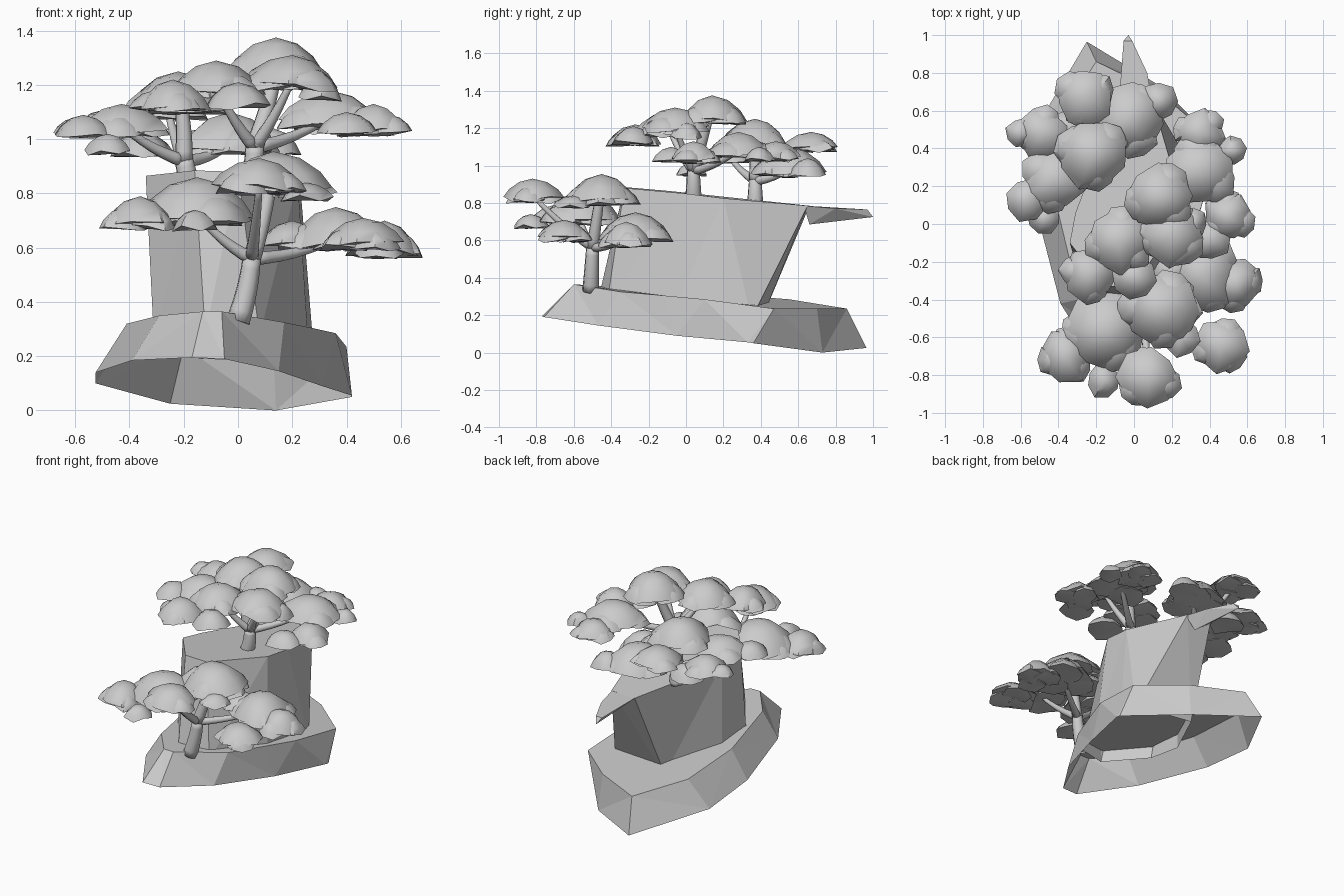
import bpy, bmesh, math, random
from mathutils import Vector

random.seed(4)
cube = bpy.data.objects.get("Cube")
if cube:
    bpy.data.objects.remove(cube, do_unlink=True)

GREY = (0.6, 0.6, 0.6, 1)
stone = bpy.data.materials.new("plain_grey")
stone.use_nodes = True
stone.diffuse_color = GREY
stone.node_tree.nodes["Principled BSDF"].inputs["Base Color"].default_value = GREY


def finish(bm, name, smooth=False):
    bmesh.ops.recalc_face_normals(bm, faces=bm.faces)
    for f in bm.faces:
        f.smooth = smooth
    mesh = bpy.data.meshes.new(name)
    bm.to_mesh(mesh)
    bm.free()
    mesh.materials.append(stone)
    obj = bpy.data.objects.new(name, mesh)
    bpy.context.collection.objects.link(obj)
    return obj


def loft(name, lower, upper):
    """Faceted rock between two rings, closed on top."""
    bm = bmesh.new()
    lo = [bm.verts.new(p) for p in lower]
    up = [bm.verts.new(p) for p in upper]
    n = len(lo)
    for i in range(n):
        j = (i + 1) % n
        bm.faces.new((lo[i], lo[j], up[j], up[i]))
    bm.faces.new(up)
    bmesh.ops.triangulate(bm, faces=[f for f in bm.faces if len(f.verts) == 4])
    return finish(bm, name)


# Tilted base, hollow underneath
loft("rock_base",
     [(-.17, -.77, .195), (-.05, -.76, .19), (.15, -.47, .145), (.31, -.05, .09),
      (.42, .33, .055), (.42, .36, .05), (.14, .73, 0), (-.25, .965, .025),
      (-.525, .5, .1), (-.525, .1, .14), (-.39, -.42, .185)],
     [(-.13, -.6, .365), (-.06, -.6, .365), (.17, -.35, .325), (.27, -.12, .305),
      (.36, .1, .285), (.4, .47, .235), (.13, .7, .235), (-.2, .86, .235),
      (-.4, .55, .285), (-.41, .1, .32), (-.29, -.4, .35)])

# Cliff that overhangs at the back and runs down through the base
loft("cliff",
     [(-.12, -.47, .28), (.08, -.42, .275), (.26, -.06, .235), (.28, .2, .21),
      (.28, .35, .18), (-.13, .41, .19), (-.31, .06, .22), (-.31, -.2, .26)],
     [(-.16, -.33, .885), (0, -.33, .88), (.22, 0, .85), (.23, .2, .825),
      (.1, .65, .785), (-.08, .66, .785), (-.31, .06, .845), (-.34, -.1, .865)])

# Pointed ledge on the overhang
bm = bmesh.new()
for p in [(-.08, .64, .785), (.1, .63, .785), (.07, .8, .77), (.05, .66, .685),
          (-.055, .97, .765), (-.01, .97, .765), (-.03, 1, .725)]:
    bm.verts.new(p)
bmesh.ops.convex_hull(bm, input=bm.verts)
finish(bm, "pointed_ledge")


def tube(name, points, radii, sides=8):
    """Tapered limb through the points."""
    bm = bmesh.new()
    pts = [Vector(p) for p in points]
    rings = []
    for i, p in enumerate(pts):
        d = (pts[min(i + 1, len(pts) - 1)] - pts[max(i - 1, 0)]).normalized()
        a = d.cross(Vector((.3, 1, .1))).normalized()
        b = d.cross(a)
        ring = []
        for k in range(sides):
            t = math.tau * k / sides
            ring.append(bm.verts.new(p + radii[i] * (a * math.cos(t) + b * math.sin(t))))
        rings.append(ring)
    for r, s in zip(rings, rings[1:]):
        for k in range(sides):
            m = (k + 1) % sides
            bm.faces.new((r[k], r[m], s[m], s[k]))
    bm.faces.new(rings[0])
    bm.faces.new(rings[-1])
    finish(bm, name, True)


def limb(name, a, b, r0, r1, bend):
    a, b = Vector(a), Vector(b)
    mid = a.lerp(b, .5) + Vector(bend)
    steps = [i / 6 for i in range(7)]
    pts = [a * (1 - t) ** 2 + mid * 2 * t * (1 - t) + b * t * t for t in steps]
    tube(name, pts, [r0 + (r1 - r0) * t for t in steps])


def dome(bm, x, y, r, top, rim):
    """Low irregular cap with a sharp rim and nearly flat underside."""
    n = 8
    turn = random.random() * math.tau
    wob = [random.uniform(.9, 1.14) for _ in range(n)]
    dips = [random.uniform(-.012, .015) for _ in range(n)]
    h = top - rim
    rings = []
    for scale, up in ((1, 0), (.8, .43), (.45, .82)):
        rings.append([bm.verts.new((x + r * scale * wob[k] * math.cos(turn + math.tau * k / n),
                                    y + r * scale * wob[k] * math.sin(turn + math.tau * k / n),
                                    rim + h * up + dips[k] * (1 - up)))
                      for k in range(n)])
    peak = bm.verts.new((x, y, top))
    floor = bm.verts.new((x, y, rim - .005))
    for k in range(n):
        m = (k + 1) % n
        for a, b in zip(rings, rings[1:]):
            bm.faces.new((a[k], a[m], b[m], b[k]))
        bm.faces.new((rings[-1][k], rings[-1][m], peak))
        bm.faces.new((rings[0][m], rings[0][k], floor))


def cluster(bm, x, y, r, top, rim):
    """Main cap with smaller overlapping caps under its edge."""
    dome(bm, x, y, r, top, rim)
    if r > .12:
        start = random.random() * math.tau
        for k in range(3):
            t = start + math.tau * k / 3
            dome(bm, x + .5 * r * math.cos(t), y + .5 * r * math.sin(t), r * .62,
                 rim + (top - rim) * .6, rim - .012)


def tree(name, foot, fork, crown, pads):
    limb(name + "_trunk", foot, fork, .045, .035, (.015, 0, 0))
    limb(name + "_crown_limb", fork, crown, .035, .025, (.01, 0, 0))
    bm = bmesh.new()
    for i, (x, y, r, top, rim) in enumerate(pads):
        cluster(bm, x, y, r, top, rim)
        # Only the larger pads carry their own branch
        if r > .14 and i > 0:
            limb(f"{name}_branch_{i}", fork, (x, y, rim + .02), .026, .012, (0, 0, -.03))
    obj = finish(bm, name + "_foliage", True)
    bpy.ops.object.select_all(action='DESELECT')
    obj.select_set(True)
    bpy.context.view_layer.objects.active = obj
    bpy.ops.object.shade_smooth_by_angle(angle=math.radians(50))


# Pads: x, y, radius, top height, rim height
tree("front_tree", (0, -.51, .33), (.05, -.5, .56), (.12, -.46, .84), [
    (.13, -.45, .2, .955, .81), (.08, -.82, .16, .93, .82),
    (-.15, -.57, .21, .86, .7), (-.36, -.7, .14, .79, .685),
    (.36, -.27, .19, .75, .61), (.54, -.32, .135, .7, .58),
    (.46, -.65, .14, .71, .61), (.25, -.6, .1, .84, .78),
    (-.16, -.83, .09, .74, .67), (.25, -.45, .11, .86, .79),
    (.2, -.25, .12, .7, .61)])

tree("middle_tree", (.04, .04, .83), (.06, .04, .97), (.14, .12, 1.25), [
    (.14, .14, .18, 1.375, 1.24), (.2, -.06, .165, 1.31, 1.2),
    (-.08, -.09, .17, 1.29, 1.17), (-.24, -.27, .14, 1.22, 1.12),
    (0, -.28, .11, 1.21, 1.12), (.31, 0, .08, 1.23, 1.15),
    (.34, .28, .19, 1.18, 1.06), (.5, .04, .13, 1.13, 1.03),
    (.35, .48, .13, 1.13, 1.04), (.52, .39, .08, 1.1, 1.03),
    (.4, -.08, .11, 1.1, 1.02)])

tree("back_tree", (-.19, .37, .8), (-.2, .37, .92), (-.21, .37, 1.13), [
    (-.22, .37, .18, 1.25, 1.11), (-.26, .67, .15, 1.18, 1.09),
    (-.03, .55, .19, 1.1, .96), (.13, .65, .1, 1.04, .95),
    (-.49, .48, .13, 1.11, 1.02), (-.6, .48, .08, 1.08, 1.02),
    (-.43, .23, .16, 1.13, 1.03), (-.57, .13, .11, 1.09, 1.01),
    (-.48, .03, .08, 1.02, .95), (-.36, .5, .11, 1.03, .94)])
